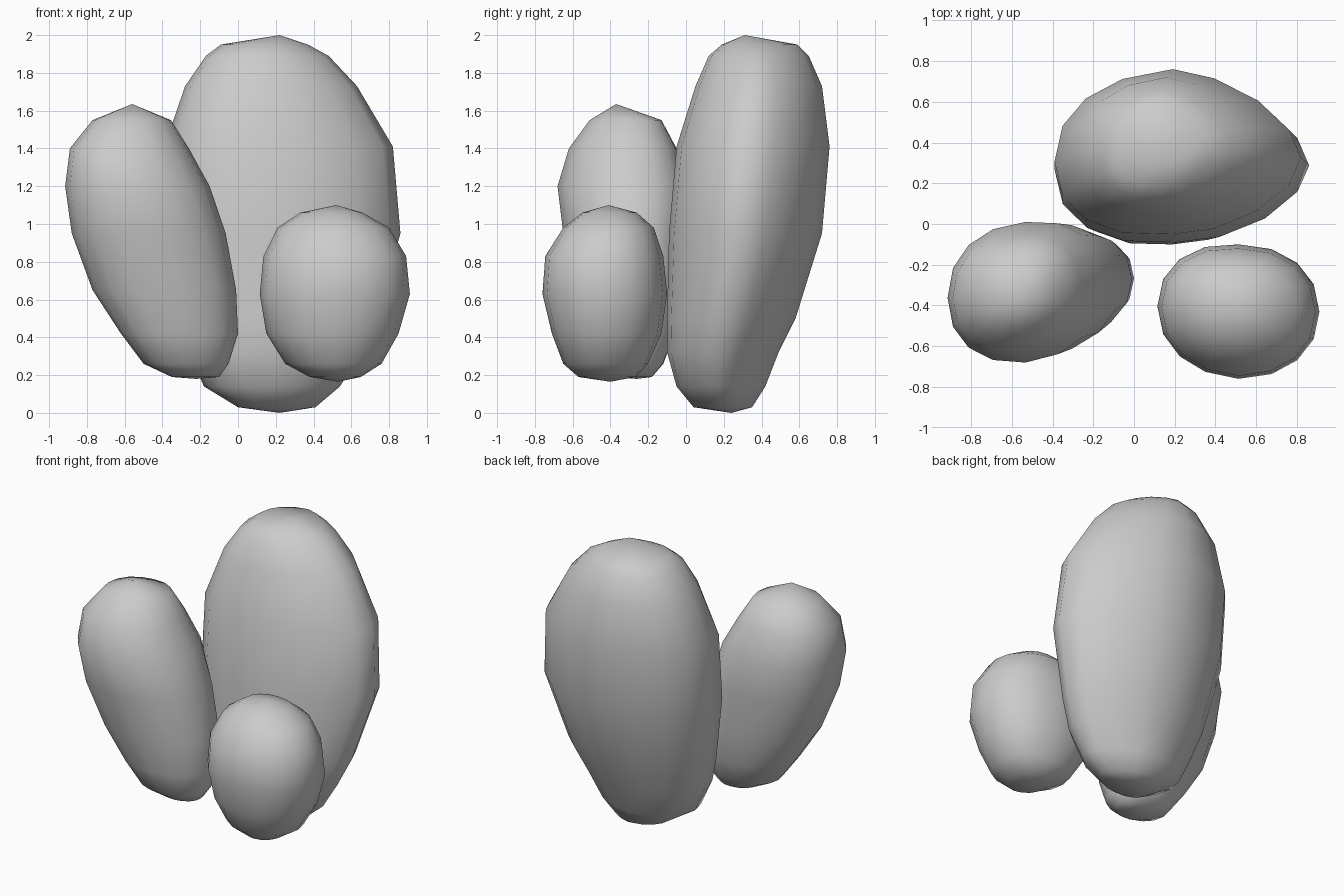
import bpy, bmesh, math

SIDES = 16


def spow(v, p):
    return math.copysign(abs(v) ** p, v)


def boulder(name, rings, n_right=2.15, n_left=2.15, peak=0.5, shear_right=0.0, shear_left=0.0):
    """Loft rounded cross-sections (z, x_min, x_max, y_min, y_max) from bottom to top."""
    bm = bmesh.new()
    loops = []
    for z, x0, x1, y0, y1 in rings:
        px, cy, ry = x0 + peak * (x1 - x0), (y0 + y1) / 2, (y1 - y0) / 2
        if x1 == x0:  # closing tip
            loops.append([bm.verts.new((px, cy, z))])
            continue
        loop = []
        for i in range(SIDES):
            a = 2 * math.pi * i / SIDES
            c, s = round(math.cos(a), 6), round(math.sin(a), 6)
            p = 2 / (n_right if c > 0 else n_left)
            u, v = spow(c, p), spow(s, p)
            rx = x1 - px if c > 0 else px - x0
            k = shear_right if c > 0 else shear_left
            loop.append(bm.verts.new((px + rx * u, cy + ry * (v + k * u), z)))
        loops.append(loop)
    for a, b in zip(loops, loops[1:]):
        for i in range(SIDES):
            j = (i + 1) % SIDES
            if len(a) == 1:
                bm.faces.new((a[0], b[j], b[i]))
            elif len(b) == 1:
                bm.faces.new((a[i], a[j], b[0]))
            else:
                bm.faces.new((a[i], a[j], b[j], b[i]))
    bmesh.ops.recalc_face_normals(bm, faces=bm.faces)
    for f in bm.faces:
        f.smooth = True
    me = bpy.data.meshes.new(name)
    bm.to_mesh(me)
    bm.free()
    ob = bpy.data.objects.new(name, me)
    bpy.context.collection.objects.link(ob)
    return ob


# Tall boulder at the back, egg-shaped section pointing right
boulder("tall_boulder", [
    (0.00, 0.22, 0.22, 0.24, 0.24),
    (0.03, 0.00, 0.41, 0.04, 0.35),
    (0.14, -0.18, 0.54, -0.05, 0.42),
    (0.32, -0.26, 0.65, -0.10, 0.49),
    (0.50, -0.31, 0.73, -0.10, 0.58),
    (0.95, -0.39, 0.86, -0.09, 0.72),
    (1.41, -0.39, 0.82, -0.05, 0.76),
    (1.73, -0.28, 0.63, 0.05, 0.72),
    (1.89, -0.17, 0.48, 0.12, 0.65),
    (1.95, -0.09, 0.37, 0.19, 0.59),
    (2.00, 0.22, 0.22, 0.31, 0.31),
], n_right=1.7, n_left=2.25, peak=0.48, shear_right=-0.07, shear_left=0.12)

# Leaning boulder on the left
boulder("leaning_boulder", [
    (0.18, -0.22, -0.22, -0.26, -0.26),
    (0.19, -0.35, -0.10, -0.38, -0.18),
    (0.26, -0.50, -0.05, -0.47, -0.12),
    (0.42, -0.62, 0.00, -0.53, -0.06),
    (0.65, -0.77, -0.01, -0.58, -0.03),
    (0.95, -0.88, -0.065, -0.65, 0.00),
    (1.20, -0.915, -0.15, -0.68, 0.01),
    (1.40, -0.89, -0.26, -0.62, -0.05),
    (1.55, -0.77, -0.355, -0.51, -0.13),
    (1.635, -0.56, -0.56, -0.37, -0.37),
], n_right=2.2, n_left=2.2, shear_right=0.12, shear_left=0.08)

# Small boulder at the front right
boulder("small_boulder", [
    (0.165, 0.53, 0.53, -0.40, -0.40),
    (0.19, 0.38, 0.65, -0.57, -0.27),
    (0.26, 0.25, 0.76, -0.65, -0.20),
    (0.42, 0.15, 0.85, -0.71, -0.13),
    (0.63, 0.115, 0.91, -0.76, -0.10),
    (0.83, 0.135, 0.89, -0.745, -0.12),
    (0.98, 0.21, 0.80, -0.65, -0.17),
    (1.06, 0.33, 0.66, -0.55, -0.26),
    (1.10, 0.52, 0.52, -0.41, -0.41),
], shear_left=-0.08)
